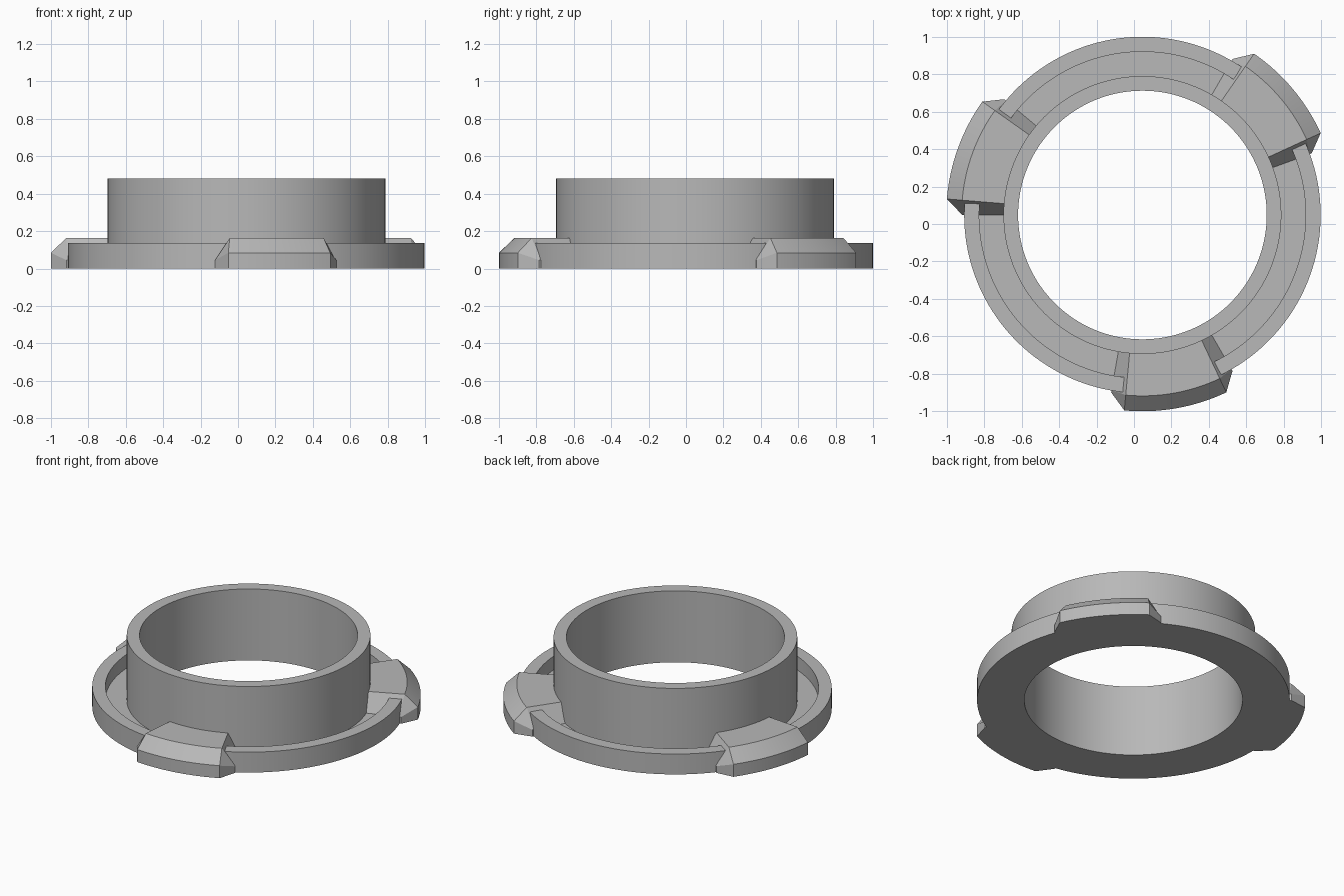
import bpy, bmesh, math
from mathutils import Vector

if "Cube" in bpy.data.objects:
    bpy.data.objects.remove(bpy.data.objects["Cube"], do_unlink=True)

CENTRE = Vector((0.045, 0.048, 0))
FLOOR = 0.045      # height of the groove floor
LUG_TOP = 0.163

grey = bpy.data.materials.new("plain grey")
grey.use_nodes = True
colour = (0.48, 0.48, 0.48, 1)
grey.diffuse_color = colour
grey.node_tree.nodes["Principled BSDF"].inputs["Base Color"].default_value = colour


def loft(name, stations, closed):
    """Join (angle, [(radius, z), ...]) cross-sections around the vertical axis."""
    bm = bmesh.new()
    rings = [[bm.verts.new((r * math.cos(a), r * math.sin(a), z)) for r, z in section]
             for a, section in stations]
    pairs = list(zip(rings, rings[1:]))
    if closed:
        pairs.append((rings[-1], rings[0]))
    for p, q in pairs:
        for i in range(len(p)):
            j = (i + 1) % len(p)
            bm.faces.new((p[i], q[i], q[j], p[j]))
    if not closed:
        bm.faces.new(rings[0])
        bm.faces.new(rings[-1])
    bmesh.ops.recalc_face_normals(bm, faces=bm.faces)
    mesh = bpy.data.meshes.new(name)
    bm.to_mesh(mesh)
    bm.free()
    mesh.materials.append(grey)
    obj = bpy.data.objects.new(name, mesh)
    obj.location = CENTRE
    bpy.context.collection.objects.link(obj)
    bpy.ops.object.select_all(action="DESELECT")
    obj.select_set(True)
    bpy.context.view_layer.objects.active = obj
    bpy.ops.object.shade_smooth_by_angle(angle=math.radians(20))
    return obj


# Collar tube, grooved flange and raised rim as one turned profile
profile = [(0.664, 0), (0.952, 0), (0.952, 0.137), (0.872, 0.137),
           (0.872, FLOOR), (0.742, FLOOR), (0.742, 0.48), (0.664, 0.48)]
steps = 144
loft("flanged_collar", [(math.tau * i / steps, profile) for i in range(steps)], True)


# Bayonet lugs with a chamfered outer edge and ramped ends
def lug_section(outer, shoulder, top_radius, top):
    return [(0.70, 0), (outer, 0), (outer, shoulder), (top_radius, top), (0.70, top)]


full = lug_section(1.048, 0.084, 0.966, LUG_TOP)
tip = lug_section(0.962, FLOOR, 0.95, FLOOR + 0.001)
half_top, half_base, cuts = 15.3, 20, 16

for name, middle in (("back_left_lug", 40), ("back_right_lug", 160), ("front_lug", 280)):
    stations = [(-half_base, tip)]
    stations += [(-half_top + 2 * half_top * i / cuts, full) for i in range(cuts + 1)]
    stations.append((half_base, tip))
    loft(name, [(math.radians(middle + a), s) for a, s in stations], False)
